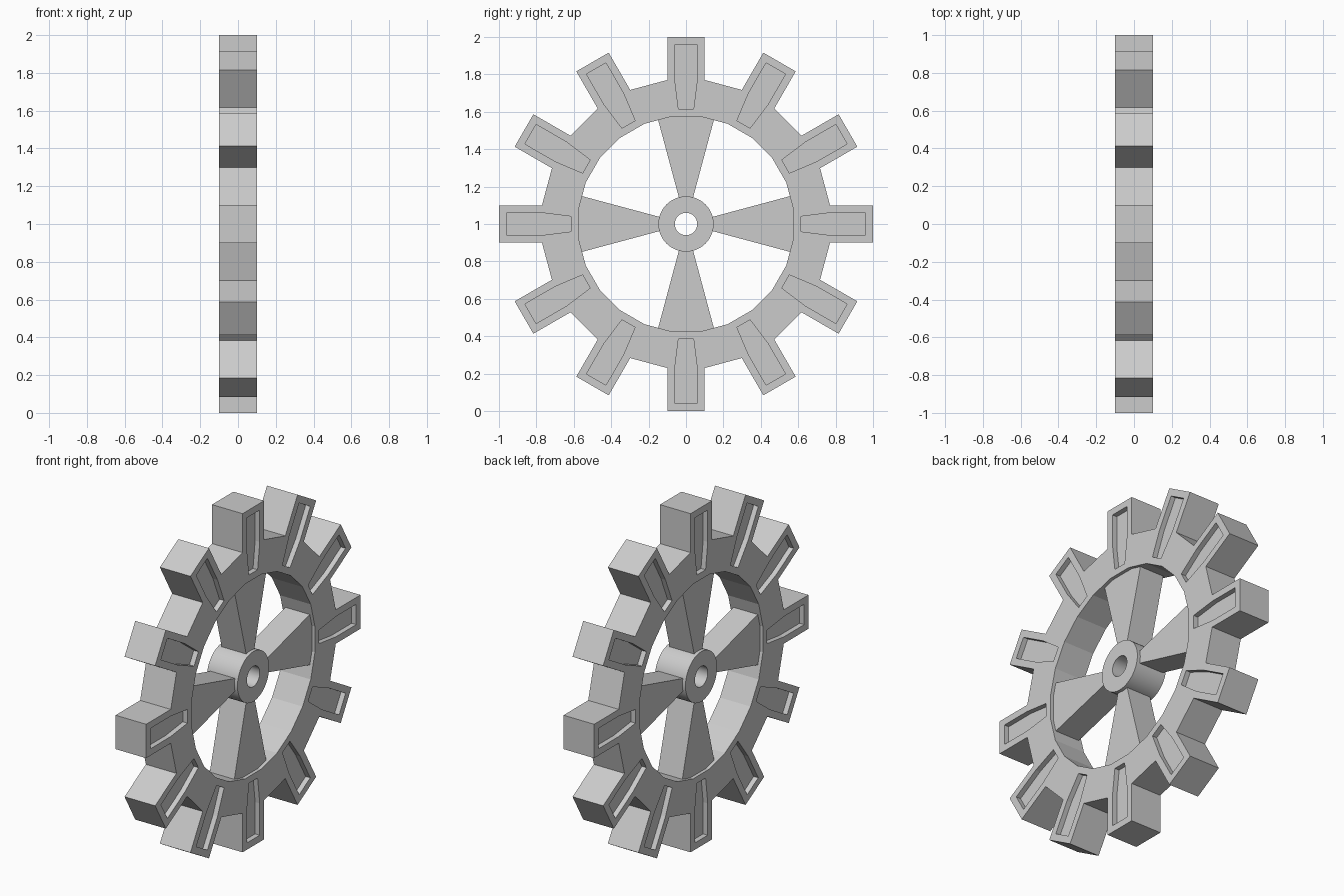
import bpy, bmesh
from math import sin, cos, radians, pi

if "Cube" in bpy.data.objects:
    bpy.data.objects.remove(bpy.data.objects["Cube"])

TEETH = 12
HALF = 0.10          # half thickness of the wheel


def polar(r, deg):
    """Point in the wheel plane; 0 degrees points straight up."""
    return r * sin(radians(deg)), r * cos(radians(deg))


def turn(p, deg):
    a = radians(deg)
    return p[0] * cos(a) + p[1] * sin(a), p[1] * cos(a) - p[0] * sin(a)


def add_face(bm, pts, x):
    return bm.faces.new([bm.verts.new((x, y, z)) for y, z in pts])


def thicken(bm, half):
    """Extrude flat faces at x=-half across to x=+half."""
    bmesh.ops.remove_doubles(bm, verts=bm.verts, dist=1e-4)
    geom = bmesh.ops.extrude_face_region(bm, geom=bm.faces[:], use_keep_orig=True)["geom"]
    vs = [g for g in geom if isinstance(g, bmesh.types.BMVert)]
    bmesh.ops.translate(bm, verts=vs, vec=(2 * half, 0, 0))
    bmesh.ops.recalc_face_normals(bm, faces=bm.faces[:])


def finish(bm, name):
    mesh = bpy.data.meshes.new(name)
    bm.to_mesh(mesh)
    bm.free()
    ob = bpy.data.objects.new(name, mesh)
    ob.location.z = 1
    bpy.context.collection.objects.link(ob)
    return ob


# Toothed rim: one six-sided tooth cell and one valley cell per step
bm = bmesh.new()
step = 360 / TEETH
for i in range(TEETH):
    a = i * step
    tooth = [turn(p, a) for p in ((-0.1, 1), (0.1, 1), (0.1, 0.77))]
    tooth += [polar(0.58, a + 7.5), polar(0.58, a - 7.5), turn((-0.1, 0.77), a)]
    add_face(bm, tooth, -HALF)
    valley = [turn((0.1, 0.77), a), turn((-0.1, 0.77), a + step),
              polar(0.58, a + 22.5), polar(0.58, a + 7.5)]
    add_face(bm, valley, -HALF)
thicken(bm, HALF)
# Sunken panel on both sides of every tooth
panels = [f for f in bm.faces if len(f.verts) == 6]
bmesh.ops.inset_individual(bm, faces=panels, thickness=0.04, depth=0, use_even_offset=True)
bmesh.ops.inset_individual(bm, faces=panels, thickness=0, depth=-0.03)
finish(bm, "toothed_rim")

# Four wedge spokes, slightly thinner than the rim
for i in range(4):
    bm = bmesh.new()
    a = i * 90
    add_face(bm, [polar(0.14, a - 15), polar(0.576, a - 15), polar(0.581, a - 7.5),
                  polar(0.581, a + 7.5), polar(0.576, a + 15), polar(0.14, a + 15)], -0.08)
    thicken(bm, 0.08)
    finish(bm, f"spoke_{i + 1}")

# Round hub with an axle hole
bm = bmesh.new()
N = 32
for i in range(N):
    a, b = i * 360 / N, (i + 1) * 360 / N
    add_face(bm, [polar(0.148, a), polar(0.148, b), polar(0.06, b), polar(0.06, a)], -HALF)
thicken(bm, HALF)
hub = finish(bm, "hub")
bpy.context.view_layer.objects.active = hub
hub.select_set(True)
bpy.ops.object.shade_smooth_by_angle(angle=radians(30))
